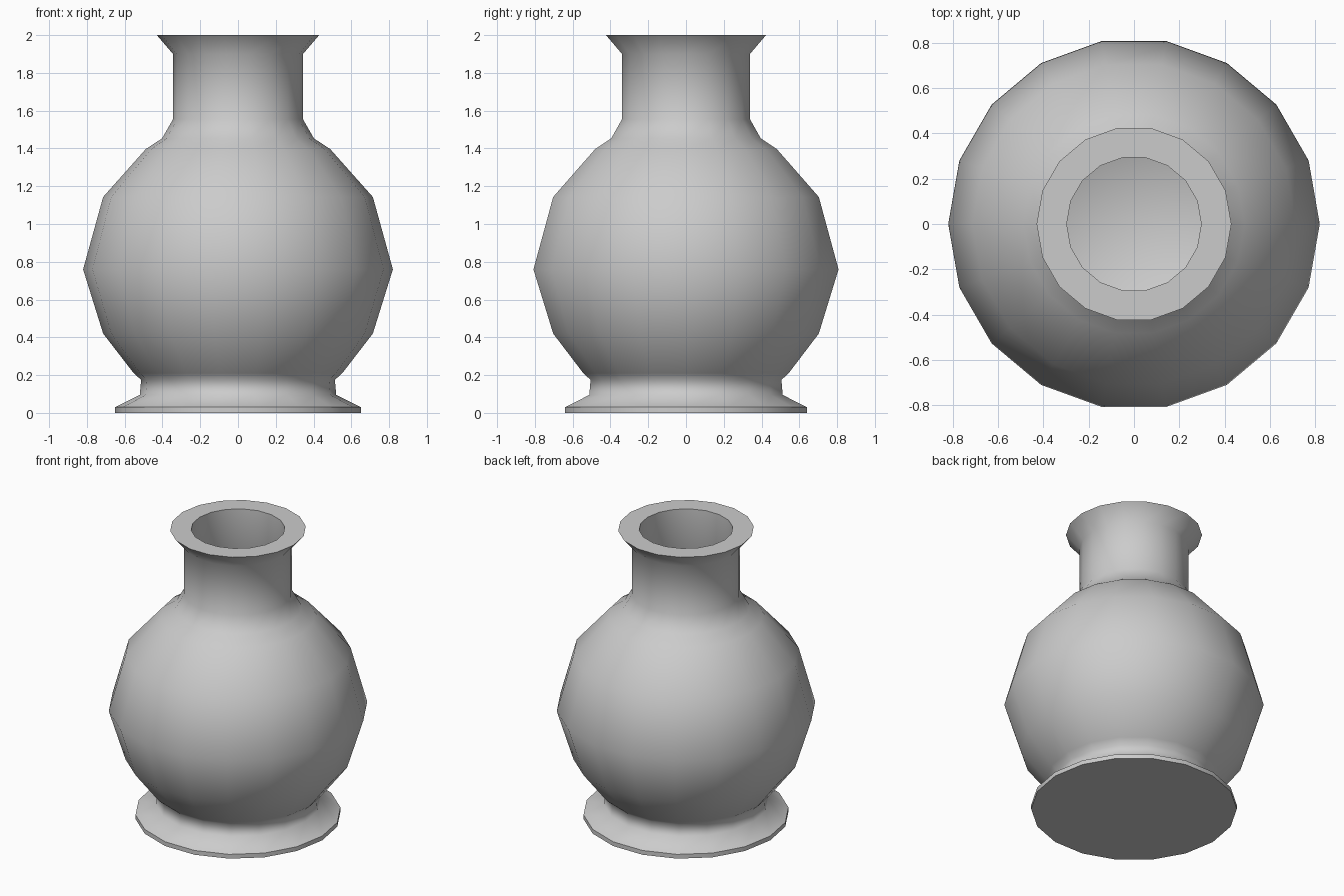
import bpy, bmesh
from math import cos, sin, radians, pi

if "Cube" in bpy.data.objects:
    bpy.data.objects.remove(bpy.data.objects["Cube"])

SIDES = 18

# Outer silhouette from foot to lip, as (radius, height)
outer = [(0.65, 0), (0.65, 0.03), (0.52, 0.095), (0.513, 0.175),
         (0.552, 0.21), (0.714, 0.42), (0.82, 0.76), (0.714, 1.143),
         (0.488, 1.397), (0.402, 1.453), (0.344, 1.555), (0.344, 1.90),
         (0.43, 2.0)]

# Inner wall from mouth down to the floor
inner = [(0.297, 2.0), (0.297, 1.555), (0.44, 1.36), (0.66, 1.12),
         (0.765, 0.76), (0.66, 0.45), (0.48, 0.22)]


def lathe(name, profile):
    bm = bmesh.new()
    rings = [[bm.verts.new((r * cos(2 * pi * i / SIDES), r * sin(2 * pi * i / SIDES), z))
              for i in range(SIDES)] for r, z in profile]
    for a, b in zip(rings, rings[1:]):
        for i in range(SIDES):
            j = (i + 1) % SIDES
            bm.faces.new((a[i], a[j], b[j], b[i]))
    # Underside and inside floor
    bm.faces.new(rings[0][::-1])
    bm.faces.new(rings[-1])
    bmesh.ops.recalc_face_normals(bm, faces=bm.faces[:])
    mesh = bpy.data.meshes.new(name)
    bm.to_mesh(mesh)
    bm.free()
    obj = bpy.data.objects.new(name, mesh)
    bpy.context.collection.objects.link(obj)
    return obj


# Hollow vase with smooth sides and crisp foot and lip edges
vase = lathe("vase", outer + inner)
bpy.context.view_layer.objects.active = vase
vase.select_set(True)
bpy.ops.object.shade_smooth_by_angle(angle=radians(60))
